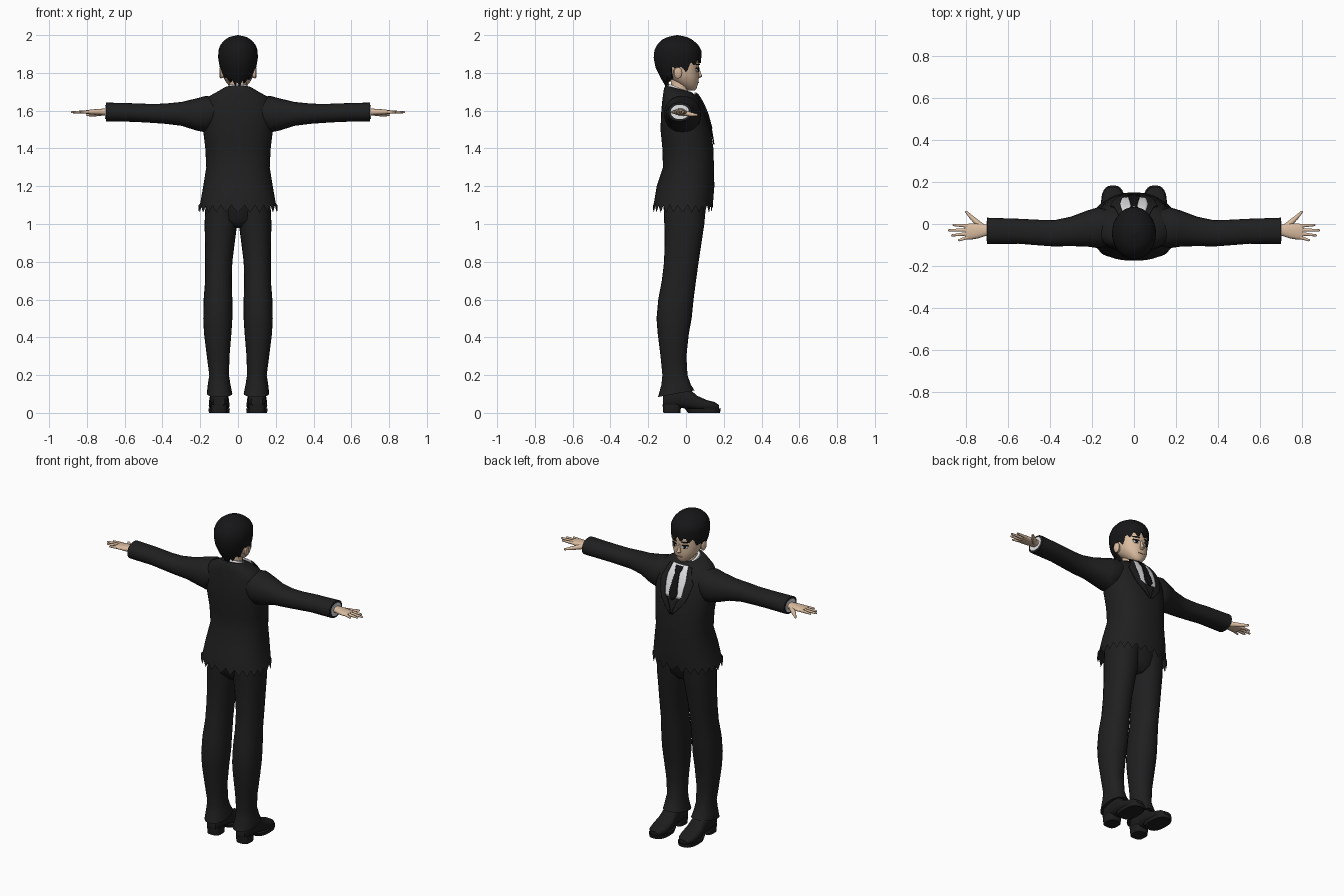
import bpy, bmesh, math
from mathutils import Vector, Matrix

cube = bpy.data.objects.get("Cube")
if cube:
    bpy.data.objects.remove(cube, do_unlink=True)


def material(name, r, g, b):
    m = bpy.data.materials.new(name)
    m.use_nodes = True
    m.diffuse_color = (r, g, b, 1)
    m.node_tree.nodes["Principled BSDF"].inputs["Base Color"].default_value = (r, g, b, 1)
    return m


SUIT = material("charcoal cloth", .014, .014, .015)
HAIR = material("black hair", .008, .008, .009)
SKIN = material("light skin", .7, .5, .35)
SHIRT = material("white shirt", .82, .82, .85)
TIE = material("black tie", .006, .006, .007)
LEATHER = material("black leather", .012, .012, .012)
LIP = material("lip", .45, .25, .18)


# ---- helpers ----
def finish(name, bm, mat, mirror=False, thick=0):
    """Turn a bmesh into a smooth object with sharp edges kept."""
    bmesh.ops.recalc_face_normals(bm, faces=bm.faces)
    for f in bm.faces:
        f.smooth = True
    for e in bm.edges:
        e.smooth = e.calc_face_angle(0) < .8
    mesh = bpy.data.meshes.new(name)
    bm.to_mesh(mesh)
    bm.free()
    mesh.materials.append(mat)
    ob = bpy.data.objects.new(name, mesh)
    bpy.context.collection.objects.link(ob)
    if thick:
        mod = ob.modifiers.new("Thickness", 'SOLIDIFY')
        mod.thickness, mod.offset = thick, 0
    if mirror:
        ob.modifiers.new("Mirror", 'MIRROR').use_clip = False
    return ob


def bridge(bm, rings, caps=(True, True)):
    """Join rings of points into a skin."""
    loops = [[bm.verts.new(p) for p in ring] for ring in rings]
    n = len(loops[0])
    for a, b in zip(loops, loops[1:]):
        for j in range(n):
            k = (j + 1) % n
            bm.faces.new((a[j], a[k], b[k], b[j]))
    for loop, capped in zip((loops[0], loops[-1]), caps):
        if capped:
            bm.faces.new(loop)


def spower(v, p):
    return math.copysign(abs(v) ** (2 / p), v)


def ring(axis, row, n, p):
    """Rounded cross-section: row = position, then low/high on the other axes."""
    a, u0, u1, v0, v1 = row
    pts = []
    for j in range(n):
        t = math.tau * j / n
        c = [(u0 + u1) / 2 + (u1 - u0) / 2 * spower(math.cos(t), p),
             (v0 + v1) / 2 + (v1 - v0) / 2 * spower(math.sin(t), p)]
        c.insert(axis, a)
        pts.append(Vector(c))
    return pts


def loft(name, axis, rows, mat, n=24, p=2.2, warp=None, caps=(True, True), mirror=False):
    rings = [ring(axis, r, n, p) for r in rows]
    if warp:
        for i, pts in enumerate(rings):
            for j, co in enumerate(pts):
                warp(i, j, co)
    bm = bmesh.new()
    bridge(bm, rings, caps)
    return finish(name, bm, mat, mirror)


def sym(rows):
    return [(z, -w, w, back, front) for z, w, back, front in rows]


def sample(rows, k):
    """Linear interpolation on the first column."""
    k = min(max(k, rows[0][0]), rows[-1][0])
    for a, b in zip(rows, rows[1:]):
        if k <= b[0]:
            t = (k - a[0]) / (b[0] - a[0])
            return [x + (y - x) * t for x, y in zip(a[1:], b[1:])]


def front_strip(name, rows, body, p, lift, mat, mirror=False, steps=10):
    """Thin plate following the front of a lofted body; rows = z, x0, x1."""
    bm = bmesh.new()
    grid = []
    for i in range(steps + 1):
        z = rows[0][0] + (rows[-1][0] - rows[0][0]) * i / steps
        x0, x1 = sample(rows, z)
        w, back, front = sample(body, z)
        line = []
        for j in range(steps + 1):
            x = x0 + (x1 - x0) * j / steps
            bulge = max(0, 1 - abs(x / w) ** p) ** (1 / p)
            line.append(bm.verts.new((x, (back + front) / 2 + (front - back) / 2 * bulge + lift, z)))
        grid.append(line)
    for a, b in zip(grid, grid[1:]):
        for j in range(steps):
            bm.faces.new((a[j], a[j + 1], b[j + 1], b[j]))
    return finish(name, bm, mat, mirror, thick=.006)


# ---- jacket with a ragged hem and a collar raised at the back ----
JACKET = [(1.06, .21, -.175, .14), (1.11, .2, -.17, .143), (1.2, .184, -.155, .15),
          (1.3, .168, -.122, .148), (1.4, .173, -.125, .145), (1.5, .185, -.135, .13),
          (1.58, .188, -.132, .108), (1.64, .18, -.127, .083), (1.675, .155, -.122, .062),
          (1.7, .105, -.117, .045), (1.715, .075, -.108, .028)]


def jacket_warp(i, j, co):
    if i == 0 and j % 2:
        co.z += .04
    if co.z > 1.66:
        co.z -= .25 * (co.y + .035) * (co.z - 1.66) / .055


loft("jacket", 2, sym(JACKET), SUIT, n=48, p=2.3, warp=jacket_warp, caps=(False, True))
loft("sleeves", 0, [(.1, -.1, .06, 1.54, 1.67), (.17, -.115, .08, 1.485, 1.678),
                    (.22, -.108, .065, 1.495, 1.665), (.3, -.105, .035, 1.52, 1.646),
                    (.38, -.107, .018, 1.53, 1.638), (.45, -.102, .02, 1.535, 1.635),
                    (.55, -.094, .025, 1.541, 1.639), (.7, -.095, .03, 1.543, 1.643)],
     SUIT, mirror=True)
loft("shirt_cuffs", 0, [(.66, -.08, .015, 1.555, 1.631), (.703, -.08, .015, 1.555, 1.631)],
     SHIRT, mirror=True)

# ---- shirt front, tie and lapels ----
front_strip("shirt_front", [(1.515, -.06, .06), (1.62, -.068, .068), (1.695, -.052, .052)],
            JACKET, 2.3, .003, SHIRT)
front_strip("tie", [(1.505, -.004, .004), (1.53, -.028, .028), (1.655, -.014, .014),
                    (1.66, -.02, .02), (1.69, -.024, .024)], JACKET, 2.3, .009, TIE)
front_strip("lapels", [(1.42, .0, .012), (1.5, .03, .08), (1.515, .055, .088),
                       (1.61, .066, .112), (1.62, .068, .1), (1.69, .054, .075)],
            JACKET, 2.3, .006, SUIT, mirror=True)


def collar_tilt(i, j, co):
    co.z -= .4 * (co.y + .035)


loft("shirt_collar", 2, sym([(1.67, .078, -.105, .04), (1.7, .068, -.1, .03),
                             (1.72, .058, -.09, .018)]), SHIRT, warp=collar_tilt)

# ---- trousers ----
def trouser_hem(i, j, co):
    if i == 0:
        co.z += .18 * (co.y + .06)


loft("trouser_legs", 2, [(.1, .03, .165, -.148, .045), (.15, .04, .16, -.13, .025),
                         (.2, .048, .152, -.125, .008), (.3, .045, .165, -.135, .002),
                         (.42, .035, .18, -.15, .015), (.5, .03, .184, -.156, .03),
                         (.6, .03, .182, -.147, .04), (.7, .033, .174, -.128, .053),
                         (.8, .03, .174, -.116, .067), (.92, .015, .175, -.113, .085),
                         (1.0, .004, .177, -.115, .097), (1.15, -.01, .17, -.12, .11)],
     SUIT, warp=trouser_hem, mirror=True)
loft("trouser_seat", 2, sym([(.98, .04, -.07, .06), (1.02, .12, -.112, .092),
                             (1.15, .165, -.125, .12)]), SUIT)

# ---- shoes: upper, heel block and front sole ----
loft("shoe_uppers", 1, [(-.122, .07, .13, .035, .09), (-.1, .055, .145, .03, .12),
                        (-.04, .052, .148, .028, .14), (.02, .05, .15, .02, .125),
                        (.06, .046, .154, .014, .09), (.11, .045, .155, .012, .068),
                        (.15, .055, .147, .012, .058), (.175, .075, .127, .014, .042)],
     LEATHER, p=2.6, mirror=True)
loft("shoe_heels", 2, [(0, .058, .142, -.12, -.03), (.045, .056, .144, -.124, -.025)],
     LEATHER, p=3, mirror=True)
loft("shoe_soles", 2, [(0, .046, .154, .01, .18), (.022, .043, .157, -.005, .184)],
     LEATHER, p=2.6, mirror=True)

# ---- hands: palm plus tapered fingers ----
bm = bmesh.new()
PALM = [(.66, -.058, -.002, 1.573, 1.613), (.71, -.058, -.002, 1.575, 1.611),
        (.74, -.068, .003, 1.577, 1.609), (.78, -.075, .003, 1.58, 1.606),
        (.805, -.072, -.002, 1.583, 1.602)]
bridge(bm, [ring(0, r, 16, 2.3) for r in PALM])


def finger(start, end, r0, r1):
    a, b = Vector(start), Vector(end)
    turn = (b - a).to_track_quat('Z', 'Y').to_matrix().to_4x4()
    bmesh.ops.create_cone(bm, segments=10, radius1=r0, radius2=r1, depth=(b - a).length,
                          cap_ends=True, matrix=Matrix.Translation((a + b) / 2) @ turn)
    bmesh.ops.create_uvsphere(bm, u_segments=10, v_segments=6, radius=r1,
                              matrix=Matrix.Translation(b))


for base_y, tip_x, tip_y in ((-.009, .858, -.005), (-.028, .88, -.03),
                             (-.046, .865, -.054), (-.063, .832, -.077)):
    finger((.79, base_y, 1.593), (tip_x, tip_y, 1.592), .0095, .0055)
finger((.725, -.012, 1.588), (.77, .028, 1.58), .016, .011)
finger((.77, .028, 1.58), (.798, .057, 1.577), .011, .006)
finish("hands", bm, SKIN, mirror=True)

# ---- neck, head, nose and ears ----
loft("neck", 2, sym([(1.66, .05, -.085, .015), (1.72, .044, -.078, .01),
                     (1.8, .046, -.085, .01)]), SKIN)
HEAD = [(1.707, .016, .005, .046), (1.717, .032, -.01, .056), (1.735, .05, -.035, .061),
        (1.755, .066, -.065, .066), (1.785, .081, -.1, .069), (1.82, .088, -.125, .067),
        (1.86, .09, -.135, .071), (1.92, .085, -.13, .062), (1.965, .05, -.1, .02)]
loft("head", 2, sym(HEAD), SKIN, n=32)
loft("nose", 2, sym([(1.772, .008, .055, .071), (1.781, .013, .05, .086),
                     (1.8, .008, .05, .079), (1.83, .006, .05, .069)]), SKIN, n=12)
loft("ears", 0, [(.078, -.062, -.025, 1.775, 1.825), (.092, -.067, -.022, 1.77, 1.832),
                 (.099, -.062, -.03, 1.778, 1.826)], SKIN, n=16, mirror=True)

# ---- painted face details ----
front_strip("eye_whites", [(1.805, .026, .044), (1.815, .019, .052), (1.824, .024, .05)],
            HEAD, 2.2, .001, SHIRT, mirror=True)
front_strip("irises", [(1.805, .03, .041), (1.824, .028, .043)], HEAD, 2.2, .003, HAIR, mirror=True)
front_strip("upper_lashes", [(1.822, .018, .056), (1.828, .022, .054)],
            HEAD, 2.2, .003, HAIR, mirror=True)
front_strip("eyebrows", [(1.841, .016, .05), (1.847, .02, .06)], HEAD, 2.2, .002, HAIR, mirror=True)
front_strip("mouth", [(1.747, -.017, .017), (1.751, -.02, .02)], HEAD, 2.2, .001, LIP)

# ---- hair cap with a ragged fringe, sideburns and a low nape ----
SHELL = [(1.73, .05, -.108, .07), (1.78, .082, -.138, .073), (1.83, .097, -.162, .077),
         (1.88, .105, -.171, .081), (1.92, .104, -.168, .081), (1.95, .092, -.153, .064),
         (1.975, .07, -.128, .034), (1.99, .045, -.1, .006), (2.0, .002, -.048, -.044)]
HAIRLINE = [(0, 1.866), (40, 1.858), (62, 1.835), (74, 1.808), (88, 1.83),
            (106, 1.822), (118, 1.775), (180, 1.735)]
COUNT, LEVELS = 56, 14
rings = [[] for _ in range(LEVELS + 2)]
for j in range(COUNT):
    t = math.tau * j / COUNT
    turn = math.degrees(min(t, math.tau - t))
    low = sample(HAIRLINE, turn)[0] + (.01 if j % 4 in (0, 1) else -.012)
    for k in range(LEVELS + 1):
        z = low + (2 - low) * math.sin(k / LEVELS * math.pi / 2)
        w, back, front = sample(SHELL, z)
        mid, depth = (back + front) / 2, (front - back) / 2
        side, ahead = w * math.sin(t), depth * math.cos(t)
        if k == 0:
            rings[0].append(Vector((side * .82, mid + ahead * .82, z + .008)))
        rings[k + 1].append(Vector((side, mid + ahead, z)))
bm = bmesh.new()
bridge(bm, rings, caps=(False, True))
finish("hair", bm, HAIR)
